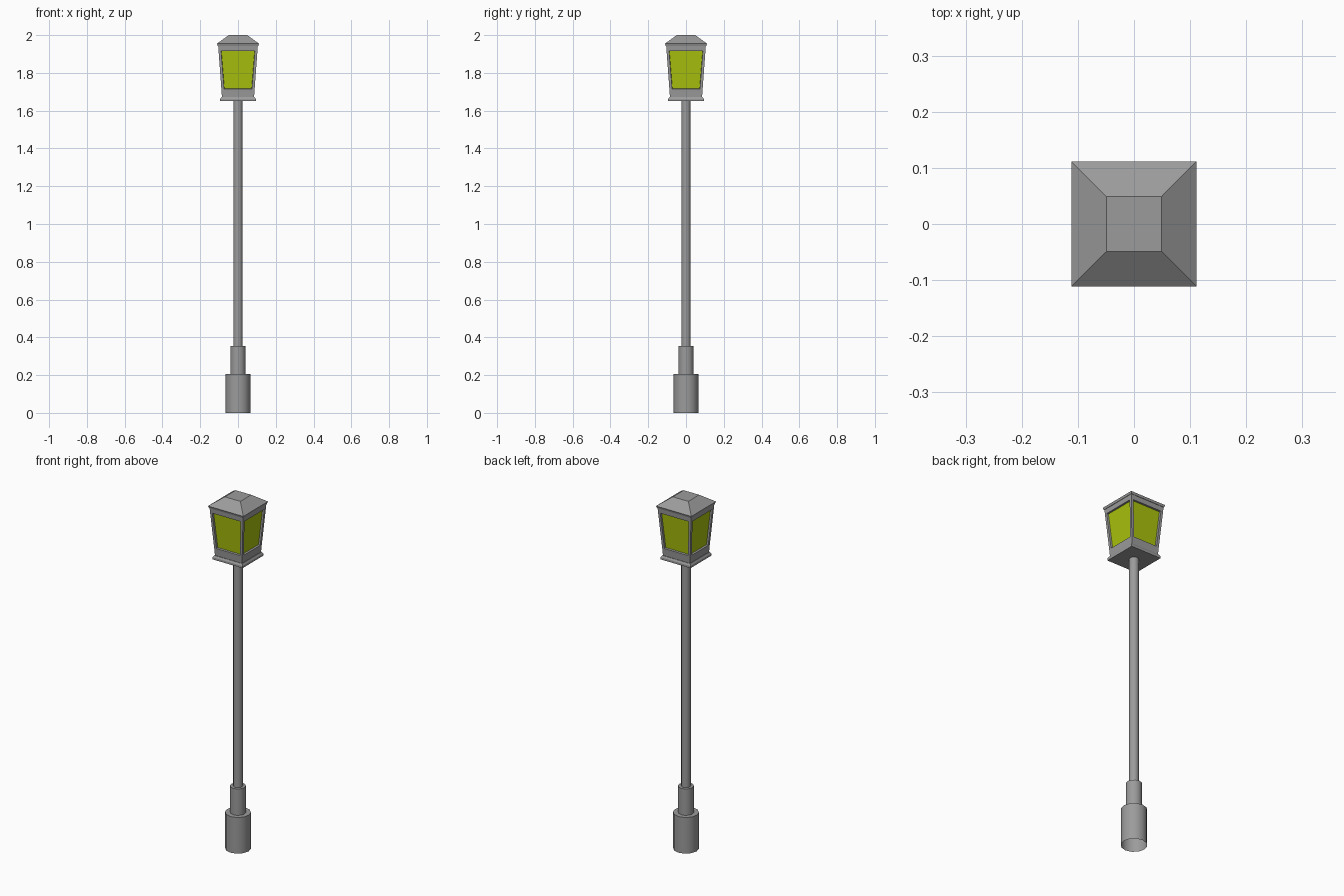
import bpy, bmesh, math

cube = bpy.data.objects.get("Cube")
if cube:
    bpy.data.objects.remove(cube, do_unlink=True)


def material(name, color):
    m = bpy.data.materials.new(name)
    m.use_nodes = True
    m.diffuse_color = color
    m.node_tree.nodes["Principled BSDF"].inputs["Base Color"].default_value = color
    return m


METAL = material("grey metal", (0.33, 0.33, 0.33, 1))
GLASS = material("yellow green glass", (0.40, 0.54, 0.004, 1))


def loft(name, sides, profile, turn=0.0, cap_bottom=True, finish=None):
    """Stack of regular rings given as (radius, height), skinned and capped."""
    bm = bmesh.new()
    rings = []
    for r, z in profile:
        angles = [turn + math.tau * i / sides for i in range(sides)]
        rings.append([bm.verts.new((r * math.cos(a), r * math.sin(a), z)) for a in angles])
    for low, high in zip(rings, rings[1:]):
        for i in range(sides):
            j = (i + 1) % sides
            bm.faces.new((low[i], low[j], high[j], high[i]))
    bm.faces.new(rings[-1])
    if cap_bottom:
        bm.faces.new(rings[0][::-1])
    bm.normal_update()
    if finish:
        finish(bm)
    mesh = bpy.data.meshes.new(name)
    bm.to_mesh(mesh)
    bm.free()
    mesh.materials.append(METAL)
    mesh.materials.append(GLASS)
    obj = bpy.data.objects.new(name, mesh)
    bpy.context.collection.objects.link(obj)
    return obj


def square(name, profile, finish=None):
    """Square loft with profile given as (half width, height)."""
    return loft(name, 4, [(h * math.sqrt(2), z) for h, z in profile], math.pi / 4, finish=finish)


def cut_windows(bm):
    """Recess a glass pane into the tall face of each side."""
    panes = [f for f in bm.faces if abs(f.normal.z) < 0.5 and f.calc_area() > 0.02]
    bmesh.ops.inset_individual(bm, faces=panes, thickness=0.02)
    bmesh.ops.inset_individual(bm, faces=panes, thickness=0.002, depth=-0.01)
    for f in panes:
        f.material_index = 1


# Round post in three steps, the foot open underneath
post = [
    loft("base", 12, [(0.067, 0), (0.067, 0.205)], cap_bottom=False),
    loft("collar", 12, [(0.041, 0.2), (0.041, 0.355)]),
    loft("pole", 12, [(0.025, 0.35), (0.025, 1.655)]),
]
for obj in post:
    bpy.ops.object.select_all(action="DESELECT")
    obj.select_set(True)
    bpy.context.view_layer.objects.active = obj
    bpy.ops.object.shade_smooth_by_angle(angle=math.radians(40))

# Square lantern that widens upward
square("lantern_floor", [(0.094, 1.65), (0.094, 1.662), (0.088, 1.672)])
square("lantern_body", [(0.085, 1.67), (0.087, 1.70), (0.104, 1.93), (0.105, 1.945)], cut_windows)
square("roof", [(0.107, 1.943), (0.111, 1.955), (0.049, 2.0)])
